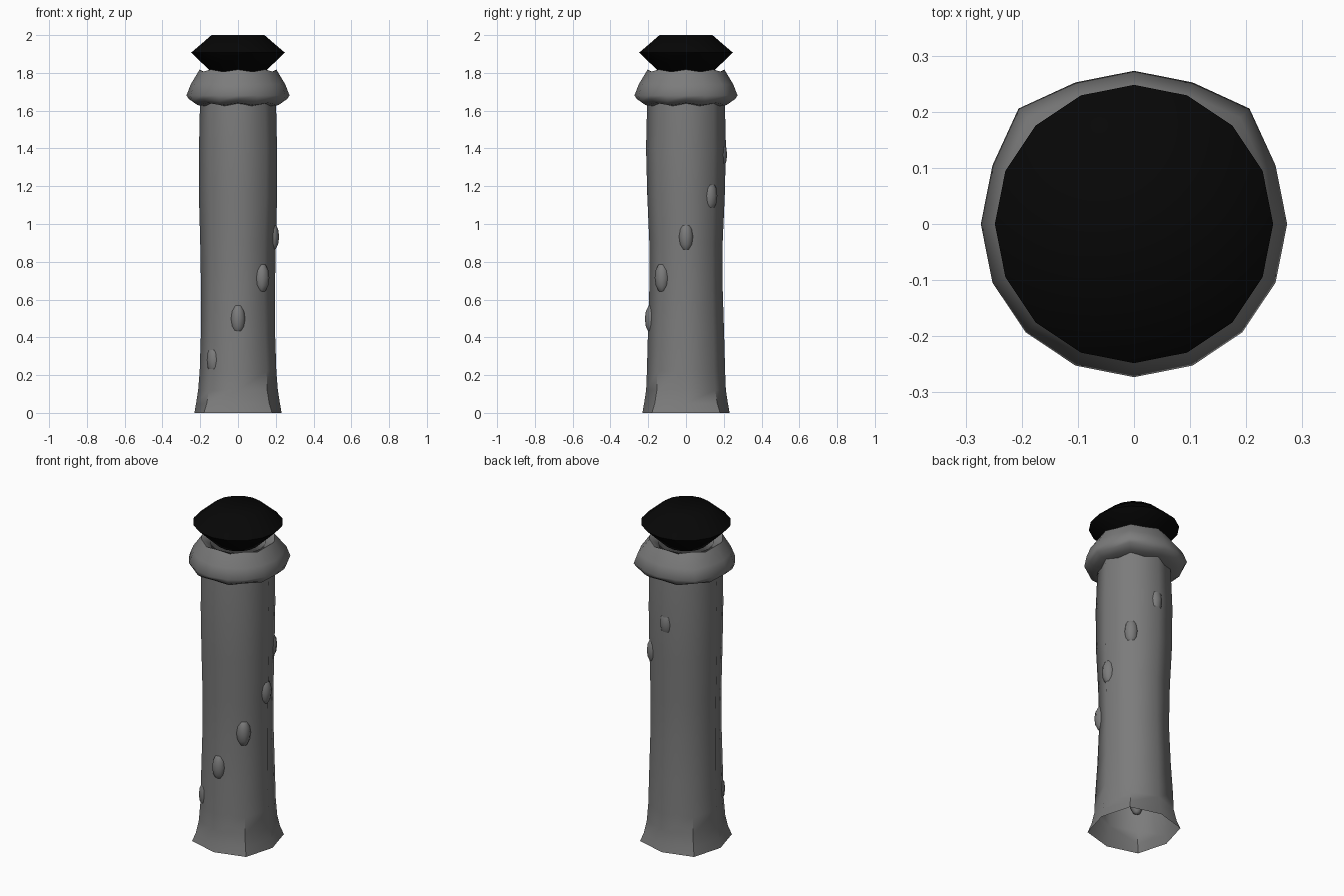
import bpy, bmesh
from math import sin, cos, pi, radians

if "Cube" in bpy.data.objects:
    bpy.data.objects.remove(bpy.data.objects["Cube"])


def material(name, v):
    mat = bpy.data.materials.new(name)
    mat.diffuse_color = (v, v, v, 1)
    mat.use_nodes = True
    mat.node_tree.nodes["Principled BSDF"].inputs["Base Color"].default_value = mat.diffuse_color
    return mat


stone = material("dark_grey", 0.2)
black = material("black", 0.002)


def finish(obj, mat, angle):
    bpy.ops.object.select_all(action='DESELECT')
    obj.select_set(True)
    bpy.context.view_layer.objects.active = obj
    bpy.ops.object.shade_smooth_by_angle(angle=radians(angle))
    obj.data.materials.append(mat)


def lathe(name, profile, sides, mat, offset=None, close=False, caps=False, angle=50):
    """Spin (radius, z) points round z; offset(a, i) gives extra (dr, dz)."""
    bm = bmesh.new()
    rings = []
    for i, (r, z) in enumerate(profile):
        ring = []
        for k in range(sides):
            a = 2 * pi * k / sides
            dr, dz = offset(a, i) if offset else (0, 0)
            ring.append(bm.verts.new(((r + dr) * cos(a), (r + dr) * sin(a), z + dz)))
        rings.append(ring)
    pairs = list(zip(rings, rings[1:]))
    if close:
        pairs.append((rings[-1], rings[0]))
    for lo, hi in pairs:
        for k in range(sides):
            n = (k + 1) % sides
            bm.faces.new((lo[k], lo[n], hi[n], hi[k]))
    if caps:
        bm.faces.new(rings[0][::-1])
        bm.faces.new(rings[-1])
    bmesh.ops.recalc_face_normals(bm, faces=bm.faces)
    mesh = bpy.data.meshes.new(name)
    bm.to_mesh(mesh)
    bm.free()
    obj = bpy.data.objects.new(name, mesh)
    bpy.context.collection.objects.link(obj)
    finish(obj, mat, angle)
    return obj


# Hollow eight-sided shaft, open below, with a flared uneven foot
shaft_profile = [(0.231, 0), (0.222, 0.05), (0.211, 0.12), (0.205, 0.22), (0.199, 0.42),
                 (0.195, 0.65), (0.197, 0.9), (0.206, 1.15), (0.209, 1.4),
                 (0.204, 1.62), (0.2, 1.72)]


def shaft_shape(a, i):
    flare = (0.024, 0.012, 0.007, 0.007, 0.004)[i] if i < 5 else 0
    wave = 0.003 * sin(2 * a + 1.3 * i) if i > 2 else 0
    return flare * (1 - cos(4 * a)) / 2 + wave, 0


lathe("shaft", shaft_profile, 8, stone, shaft_shape)

# Collar with a gently wavy rim and two small bulges at the back
collar_profile = [(0.18, 1.63), (0.23, 1.635), (0.26, 1.655), (0.273, 1.68),
                  (0.25, 1.74), (0.203, 1.812), (0.15, 1.785), (0.14, 1.70)]


def collar_shape(a, i):
    back_corner = min(abs(a - pi / 4), abs(a - 3 * pi / 4)) < 0.1
    dr = 0.018 if back_corner and 1 < i < 5 else 0
    return dr, 0.006 * cos(8 * a) if i in (0, 1, 2, 5) else 0


lathe("collar", collar_profile, 16, stone, collar_shape, close=True, angle=60)

# Black faceted orb on top
lathe("orb", [(0.12, 1.785), (0.248, 1.907), (0.14, 2.0)], 16, black, caps=True, angle=90)

# Oval studs climbing the shaft in a spiral
for i in range(6):
    a = radians(225 + 45 * i)
    bpy.ops.mesh.primitive_uv_sphere_add(
        segments=8, ring_count=6, radius=0.04,
        location=(0.178 * cos(a), 0.178 * sin(a), 0.28 + 0.2175 * i), rotation=(0, 0, a))
    stud = bpy.context.object
    stud.name = f"stud_{i + 1}"
    stud.scale = (1, 1, 2)
    finish(stud, stone, 60)
